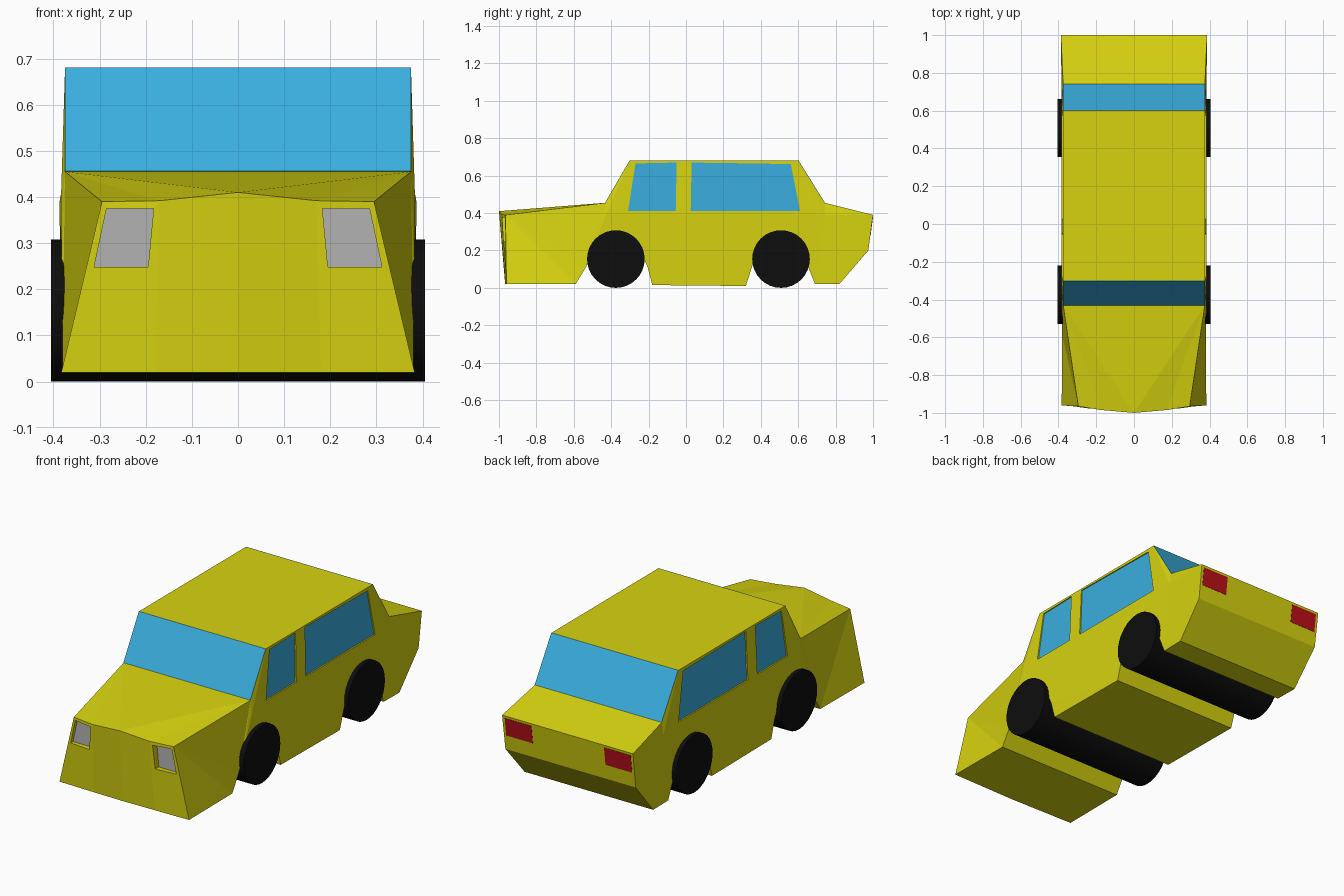
import bpy, bmesh
from mathutils import Vector

if "Cube" in bpy.data.objects:
    bpy.data.objects.remove(bpy.data.objects["Cube"])


def paint(name, r, g, b):
    m = bpy.data.materials.new(name)
    m.diffuse_color = (r, g, b, 1)
    m.use_nodes = True
    m.node_tree.nodes["Principled BSDF"].inputs["Base Color"].default_value = m.diffuse_color
    return m


yellow = paint("yellow_paint", 0.68, 0.65, 0.005)
blue = paint("blue_glass", 0.042, 0.42, 0.73)
grey = paint("lamp_grey", 0.45, 0.45, 0.45)
red = paint("lamp_red", 0.5, 0.005, 0.01)
black = paint("rubber_black", 0.004, 0.004, 0.004)


def finish(name, bm, mat=None):
    bmesh.ops.recalc_face_normals(bm, faces=bm.faces)
    me = bpy.data.meshes.new(name)
    bm.to_mesh(me)
    bm.free()
    ob = bpy.data.objects.new(name, me)
    bpy.context.collection.objects.link(ob)
    if mat:
        me.materials.append(mat)
    return ob


def add_prism(bm, pts, vec):
    """Closed prism: polygon pts swept along vec."""
    a = [bm.verts.new(p) for p in pts]
    b = [bm.verts.new(Vector(p) + Vector(vec)) for p in pts]
    bm.faces.new(a)
    bm.faces.new(b[::-1])
    for i in range(len(a)):
        j = (i + 1) % len(a)
        bm.faces.new((a[i], b[i], b[j], a[j]))


def panel(name, pts, vec, mat):
    bm = bmesh.new()
    add_prism(bm, pts, vec)
    return finish(name, bm, mat)


# Half body: side outline as (half width, y, z), clockwise from the front bottom
outline = [
    (.383, -.96, .02), (.295, -.965, .39), (.375, -.43, .455), (.375, -.30, .68),
    (.375, .60, .68), (.375, .74, .455), (.387, 1.0, .39), (.385, .975, .20),
    (.38, .82, .02), (.378, .69, .02), (.38, .65, .12), (.382, .62, .24),
    (.382, .40, .24), (.38, .355, .12), (.378, .32, .01), (.378, -.18, .015),
    (.38, -.205, .11), (.382, -.26, .24), (.382, -.49, .24), (.38, -.535, .11),
    (.38, -.59, .02)]
bm = bmesh.new()
S = [bm.verts.new(p) for p in outline]
C = [bm.verts.new((0, y, z)) for _, y, z in outline]
C[0].co = (0, -.967, .02)
C[1].co = (0, -1.0, .41)
n = len(S)
for i in range(2, n - 1):
    bm.faces.new((S[i], S[i + 1], C[i + 1], C[i]))
# bowed nose and hood
m_top, m_bot = bm.verts.new((.17, -.985, .392)), bm.verts.new((.18, -.964, .02))
for f in ((S[0], S[1], m_top, m_bot), (m_bot, m_top, C[1], C[0]),
          (S[2], S[1], m_top), (S[2], m_top, C[1]), (S[2], C[1], C[2]),
          (S[-1], S[0], m_bot, C[0], C[-1])):
    bm.faces.new(f)
# sides, split along the belt line
bf, br = bm.verts.new((.384, -.43, .39)), bm.verts.new((.384, .74, .39))
for f in ((S[2], S[3], S[4], S[5], br, bf),
          (S[0], S[1], S[2], bf, S[18], S[19], S[20]),
          (bf, br, S[11], S[12], S[17], S[18]),
          (S[12], S[13], S[14], S[15], S[16], S[17]),
          (S[5], S[6], S[7], S[8], S[9], S[10], S[11], br)):
    bm.faces.new(f)
bmesh.ops.triangulate(bm, faces=[f for f in bm.faces if len(f.verts) > 4])
body = finish("body", bm, yellow)
body.modifiers.new("mirror", 'MIRROR')

# Side windows and headlights: recesses cut in the body, with panels inside
windows = {
    "front_side_window": [(-.31, .41), (-.27, .665), (-.05, .67), (-.055, .41)],
    "rear_side_window": [(.025, .41), (.03, .67), (.56, .662), (.61, .41)]}
lamp = [(.312, .248), (.285, .375), (.183, .375), (.195, .248)]
cut = bmesh.new()
for s, side in ((1, "right"), (-1, "left")):
    for name, pts in windows.items():
        inner = [(s * (.374 - (z - .41) * .025), y, z) for y, z in pts]
        add_prism(cut, inner, (s * .1, 0, 0))
        panel(f"{side}_{name}", inner, (s * .002, 0, 0), blue)
    inner = [(s * x, -.945, z) for x, z in lamp]
    add_prism(cut, inner, (0, -.15, 0))
    panel(f"{side}_headlight", inner, (0, -.002, 0), grey)
    tail = [(s * x, .975 + (z - .2) * .131, z)
            for x, z in ((.372, .28), (.372, .377), (.215, .377), (.215, .28))]
    panel(f"{side}_tail_light", tail, (0, .0015, 0), red)
cutter = finish("recess_cutter", cut)
cutter.hide_render = True
cutter.hide_viewport = True
boolean = body.modifiers.new("recesses", 'BOOLEAN')
boolean.object = cutter
boolean.operation = 'DIFFERENCE'
boolean.solver = 'EXACT'

# Windshield and rear window
for name, a, b, dy in (("windshield", (-.43, .455), (-.30, .68), -.002),
                       ("rear_window", (.74, .455), (.60, .68), .002)):
    pts = [(-.375, *a), (.375, *a), (.375, *b), (-.375, *b)]
    panel(name, pts, (0, dy, .001), blue)

# Wheels: full-width drums
for name, y in (("front_wheels", -.375), ("rear_wheels", .508)):
    bpy.ops.mesh.primitive_cylinder_add(vertices=32, radius=.154, depth=.81,
                                        location=(0, y, .154), rotation=(0, 1.5707963, 0))
    ob = bpy.context.object
    ob.name = name
    ob.data.materials.append(black)
    bpy.ops.object.shade_smooth_by_angle()
